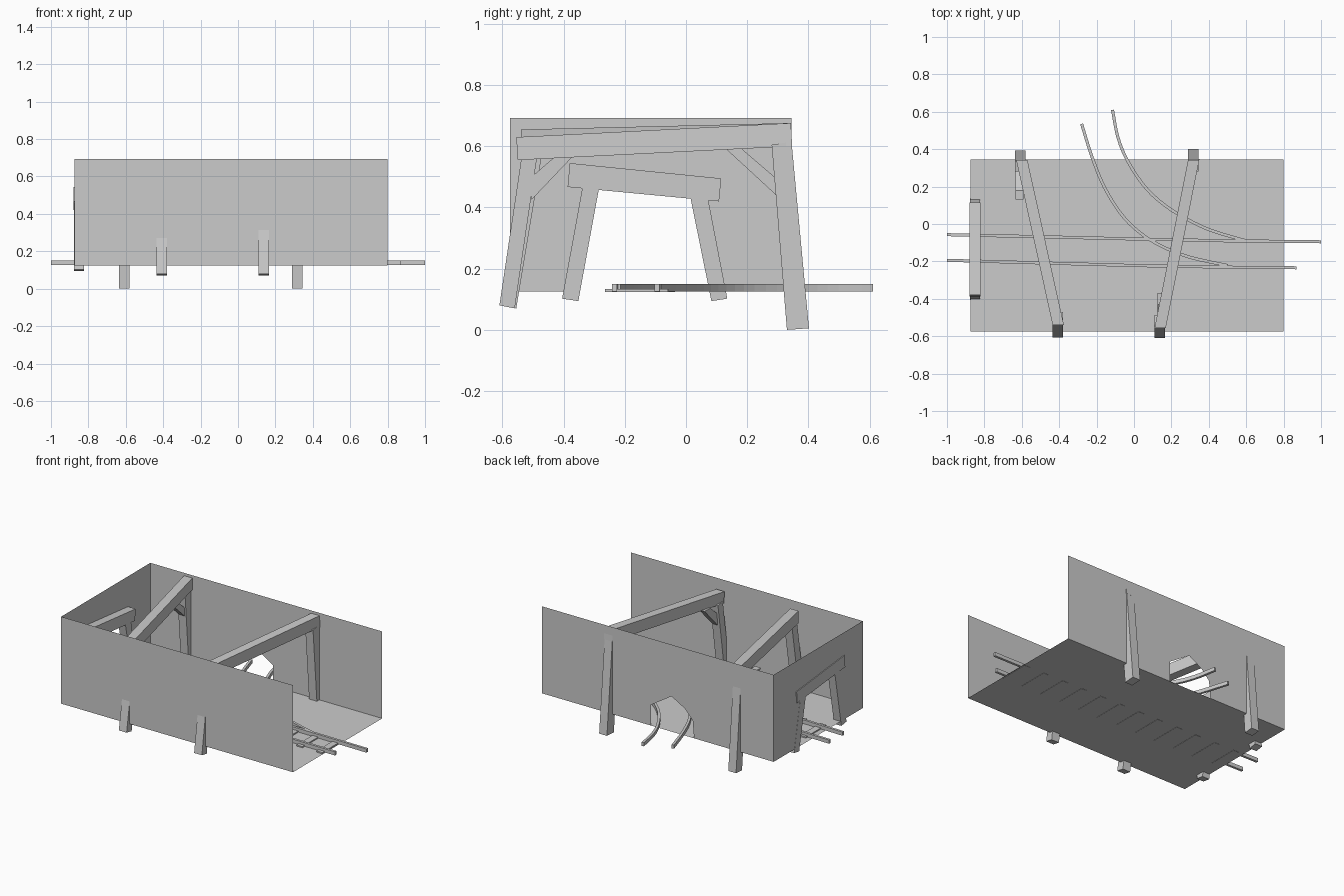
import bpy, bmesh
from mathutils import Vector

if "Cube" in bpy.data.objects:
    bpy.data.objects.remove(bpy.data.objects["Cube"])


def make(name, verts, faces):
    me = bpy.data.meshes.new(name)
    me.from_pydata(verts, [], faces)
    bm = bmesh.new()
    bm.from_mesh(me)
    bmesh.ops.recalc_face_normals(bm, faces=bm.faces)
    bm.to_mesh(me)
    bm.free()
    ob = bpy.data.objects.new(name, me)
    bpy.context.collection.objects.link(ob)
    return ob


def timber(name, yz, cx, w=0.056, cx_far=None):
    """Side outline in (y, z) given width in x; the centre may drift from cx (front) to cx_far (back)."""
    y0, y1 = min(p[0] for p in yz), max(p[0] for p in yz)
    far = cx if cx_far is None else cx_far
    mid = [cx + (far - cx) * (y - y0) / (y1 - y0) for y, z in yz]
    n = len(yz)
    v = [(m - w / 2, y, z) for m, (y, z) in zip(mid, yz)]
    v += [(m + w / 2, y, z) for m, (y, z) in zip(mid, yz)]
    f = [tuple(range(n)), tuple(range(n, 2 * n))]
    f += [(i, (i + 1) % n, n + (i + 1) % n, n + i) for i in range(n)]
    return make(name, v, f)


def rail(name, pts, w=0.016, z0=0.126, z1=0.15):
    """Rectangular bar swept along a plan path."""
    p = [Vector(q) for q in pts]
    v, f = [], []
    for i, q in enumerate(p):
        d = (p[min(i + 1, len(p) - 1)] - p[max(i - 1, 0)]).normalized()
        s = Vector((-d.y, d.x)) * w / 2
        a, b = q + s, q - s
        v += [(a.x, a.y, z0), (a.x, a.y, z1), (b.x, b.y, z1), (b.x, b.y, z0)]
    for i in range(len(p) - 1):
        for k in range(4):
            j = (k + 1) % 4
            f.append((4 * i + k, 4 * i + j, 4 * i + 4 + j, 4 * i + 4 + k))
    e = 4 * (len(p) - 1)
    f += [(0, 1, 2, 3), (e, e + 1, e + 2, e + 3)]
    return make(name, v, f)


def smooth_path(pts, steps=4):
    """Catmull-Rom refinement of a plan path."""
    p = [Vector(q) for q in pts]
    p = [2 * p[0] - p[1]] + p + [2 * p[-1] - p[-2]]
    out = []
    for i in range(1, len(p) - 2):
        a, b, c, d = p[i - 1:i + 3]
        for k in range(steps):
            t = k / steps
            out.append(0.5 * (2 * b + (c - a) * t + (2 * a - 5 * b + 4 * c - d) * t ** 2
                              + (3 * b - a - 3 * c + d) * t ** 3))
    return out + [p[-2]]


# Tunnel shell: floor and walls are single sheets, right end and top open
X0, X1, Y0, Y1, Z0, Z1 = -0.875, 0.80, -0.575, 0.345, 0.125, 0.693


def sheet(name, pts):
    return make(name, pts, [tuple(range(len(pts)))])


sheet("floor", [(X0, Y0, Z0), (X1, Y0, Z0), (X1, Y1, Z0), (X0, Y1, Z0)])
sheet("front_wall", [(X0, Y0, Z0), (X1, Y0, Z0), (X1, Y0, Z1), (X0, Y0, Z1)])
back_hole = [(0.012, Z0), (0.012, 0.26), (-0.137, 0.356), (-0.235, 0.30), (-0.29, 0.24), (-0.30, Z0)]
sheet("back_wall", [(x, Y1, z) for x, z in
                    [(X0, Z0), (X0, Z1), (X1, Z1), (X1, Z0)] + back_hole])
end_hole = [(0.085, Z0), (0.02, 0.435), (-0.29, 0.465), (-0.355, Z0)]
sheet("end_wall", [(X0, y, z) for y, z in
                   [(Y0, Z0), (Y0, Z1), (Y1, Z1), (Y1, Z0)] + end_hole])

# Entrance frame set into the end wall
timber("entrance_lintel", [(-0.38, 0.545), (0.115, 0.495), (0.108, 0.42), (-0.387, 0.467)], -0.85, 0.06)
timber("entrance_leg_front", [(-0.405, 0.102), (-0.352, 0.094), (-0.285, 0.46), (-0.338, 0.47)], -0.85, 0.052)
timber("entrance_leg_back", [(0.135, 0.102), (0.083, 0.094), (0.015, 0.43), (0.07, 0.44)], -0.85, 0.052)

# Two leaning support frames: a skewed cross beam on splayed posts
timber("cross_beam_left", [(-0.54, 0.655), (0.343, 0.676), (0.343, 0.60), (-0.54, 0.575)],
       -0.405, 0.06, -0.60)
timber("cross_beam_right", [(-0.555, 0.63), (0.343, 0.676), (0.347, 0.60), (-0.55, 0.555)],
       0.14, 0.06, 0.32)
timber("back_post_left", [(0.33, 0.0), (0.392, 0.005), (0.338, 0.62), (0.28, 0.61)], -0.608)
timber("back_post_right", [(0.33, 0.0), (0.402, 0.005), (0.345, 0.615), (0.28, 0.605)], 0.318)
timber("front_post_left", [(-0.607, 0.08), (-0.555, 0.07), (-0.47, 0.58), (-0.522, 0.59)], -0.408)
timber("front_post_right", [(-0.61, 0.08), (-0.56, 0.07), (-0.487, 0.565), (-0.537, 0.57)], 0.138)

# Diagonal braces
timber("back_brace", [(0.13, 0.592), (0.18, 0.594), (0.295, 0.495), (0.295, 0.44)], -0.612, 0.042)
timber("front_brace", [(-0.43, 0.565), (-0.37, 0.567), (-0.505, 0.425), (-0.505, 0.50)], 0.145, 0.04)

# Track: straight rails, branching curved rails and sleepers
rail("straight_rail_back", [(-1, -0.057), (-0.5, -0.068), (0, -0.08), (0.5, -0.09), (1, -0.095)])
rail("straight_rail_front", [(-1, -0.194), (-0.5, -0.208), (0, -0.222), (0.5, -0.231), (0.87, -0.234)])
rail("curved_rail_outer", smooth_path([(-0.28, 0.535), (-0.225, 0.36), (-0.16, 0.20), (-0.07, 0.055),
                                       (0.03, -0.045), (0.15, -0.12), (0.30, -0.178), (0.50, -0.222)]))
rail("curved_rail_inner", smooth_path([(-0.115, 0.61), (-0.085, 0.46), (-0.03, 0.33), (0.07, 0.185),
                                       (0.20, 0.075), (0.35, -0.008), (0.46, -0.05), (0.60, -0.09)]))
for i in range(12):
    x = -0.82 + 0.1448 * i
    ya, yb = -0.245 - 0.0018 * i, -0.036 - 0.0022 * i
    timber(f"sleeper_{i + 1}", [(ya, 0.1235), (yb, 0.1235), (yb, 0.133), (ya, 0.133)], x, 0.042)
